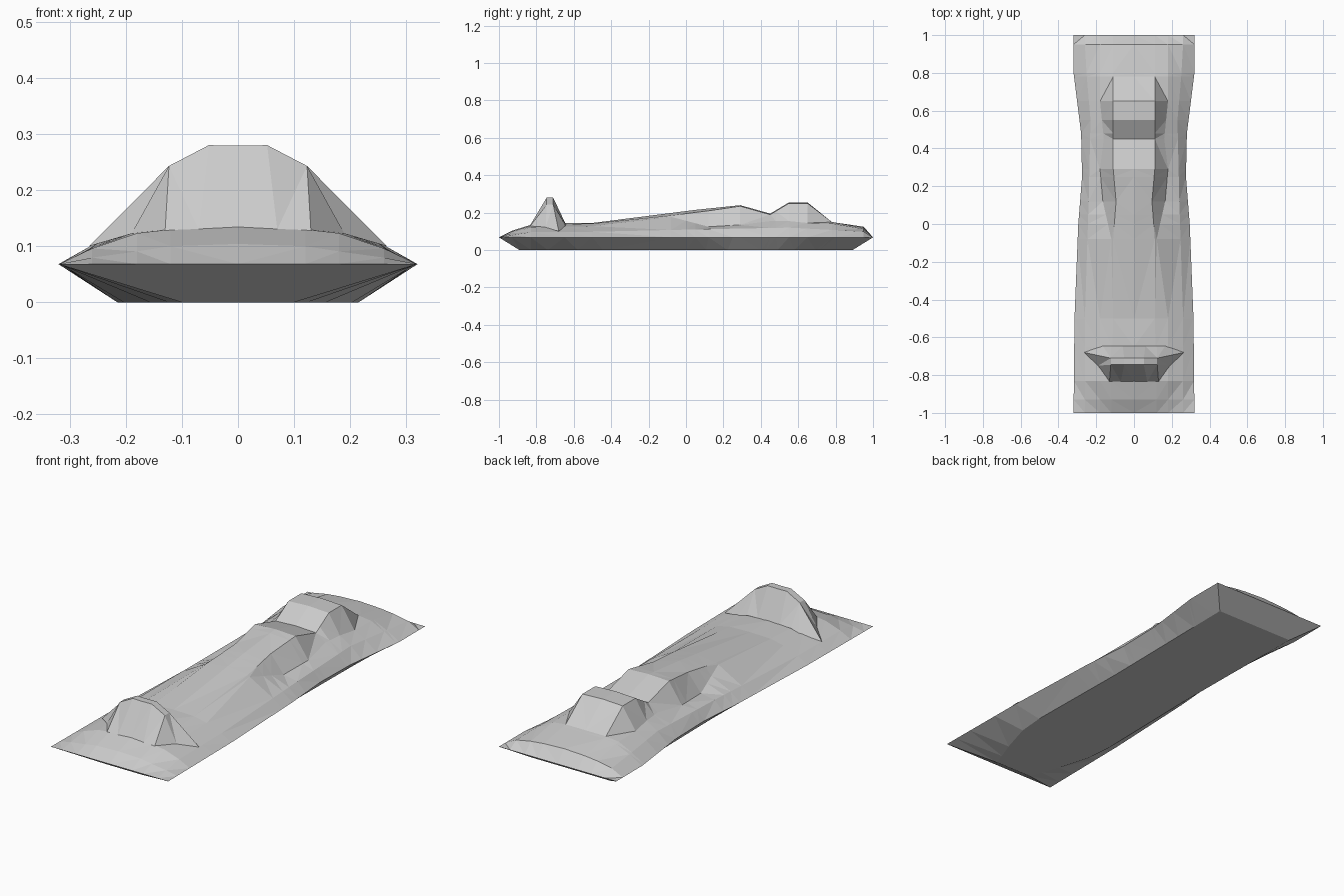
import bpy
import bmesh

default_cube = bpy.data.objects.get("Cube")
if default_cube:
    bpy.data.objects.remove(default_cube, do_unlink=True)

# One plain grey covers the whole craft
grey = bpy.data.materials.new("plain grey")
grey.use_nodes = True
grey.diffuse_color = (0.6, 0.6, 0.6, 1)
grey.node_tree.nodes["Principled BSDF"].inputs["Base Color"].default_value = grey.diffuse_color

RIM_Z = 0.068


def sample(curve, y):
    """Read a guide curve (knots starting with y) at one station."""
    if y <= curve[0][0]:
        return curve[0][1:]
    for start, end in zip(curve, curve[1:]):
        if y <= end[0]:
            t = (y - start[0]) / (end[0] - start[0])
            return tuple(a + (b - a) * t for a, b in zip(start[1:], end[1:]))
    return curve[-1][1:]


def skin(name, half_rows, outward_z):
    """Skin rows of half sections, listed from the centre line outwards,
    and mirror them across the centre plane."""
    bm = bmesh.new()
    grid = []
    for row in half_rows:
        mirrored = [(-x, y, z) for x, y, z in reversed(row[1:])]
        grid.append([bm.verts.new(point) for point in mirrored + list(row)])
    for low, high in zip(grid, grid[1:]):
        for i in range(len(low) - 1):
            bm.faces.new((low[i], low[i + 1], high[i + 1], high[i]))
    bmesh.ops.remove_doubles(bm, verts=bm.verts[:], dist=0.0005)
    bmesh.ops.triangulate(bm, faces=bm.faces[:])
    bmesh.ops.recalc_face_normals(bm, faces=bm.faces[:])
    bm.normal_update()
    if sum(face.normal.z * face.calc_area() for face in bm.faces) * outward_z < 0:
        bmesh.ops.reverse_faces(bm, faces=bm.faces[:])
    mesh = bpy.data.meshes.new(name)
    bm.to_mesh(mesh)
    bm.free()
    mesh.materials.append(grey)
    obj = bpy.data.objects.new(name, mesh)
    bpy.context.collection.objects.link(obj)
    return obj


# Guide curves along the length: the spine gives height,
# the rim and keel give half width, the others give half width and height
spine = [(-1, RIM_Z), (-0.93, 0.104), (-0.83, 0.135), (-0.65, 0.145),
         (-0.5, 0.145), (0.05, 0.215), (0.29, 0.24), (0.45, 0.195),
         (0.55, 0.255), (0.65, 0.255), (0.78, 0.15), (0.95, 0.125), (1, RIM_Z)]
ridge = [(-1, 0.12, RIM_Z), (-0.93, 0.12, 0.1), (-0.83, 0.12, 0.13),
         (-0.5, 0.11, 0.142), (-0.08, 0.11, 0.185), (0.12, 0.095, 0.21),
         (0.29, 0.11, 0.235), (0.45, 0.11, 0.19), (0.55, 0.11, 0.25),
         (0.65, 0.11, 0.25), (0.78, 0.11, 0.15), (0.95, 0.11, 0.12),
         (1, 0.11, RIM_Z)]
foot = [(-1, 0.18, RIM_Z), (-0.83, 0.18, 0.123), (-0.5, 0.18, 0.128),
        (-0.08, 0.12, 0.178), (0.12, 0.165, 0.125), (0.29, 0.18, 0.135),
        (0.45, 0.16, 0.155), (0.55, 0.17, 0.155), (0.65, 0.18, 0.145),
        (0.78, 0.18, 0.142), (0.95, 0.18, 0.113), (1, 0.18, RIM_Z)]
shoulder = [(-1, 0.26, RIM_Z), (-0.83, 0.26, 0.096), (-0.5, 0.26, 0.098),
            (0.12, 0.24, 0.112), (0.55, 0.23, 0.12), (0.78, 0.25, 0.108),
            (0.95, 0.26, 0.098), (1, 0.26, RIM_Z)]
rim = [(-1, 0.32), (-0.5, 0.315), (0, 0.295), (0.25, 0.275),
       (0.48, 0.28), (0.8, 0.32), (1, 0.32)]
keel = [(-1, 0.1), (-0.7, 0.2), (-0.5, 0.215), (0.12, 0.206), (1, 0.215)]

stations = sorted({knot[0] for knot in spine + ridge + rim})

# Sculpted upper deck with cowl, side recesses and rear hump
deck_rows = []
for y in stations:
    row = [(0, y, sample(spine, y)[0])]
    for guide in (ridge, foot, shoulder):
        x, z = sample(guide, y)
        row.append((x, y, z))
    row.append((sample(rim, y)[0], y, RIM_Z))
    deck_rows.append(row)
skin("upper_deck", deck_rows, 1)


# Lower hull: flat bottom, with flanks sloping out to the rim
def hull_row(y, bottom_y, bottom_z):
    return [(0, bottom_y, bottom_z),
            (sample(keel, y)[0], bottom_y, bottom_z),
            (sample(rim, y)[0], y, RIM_Z)]


hull_rows = [hull_row(y, y * 0.89, 0) for y in stations]
hull_rows.insert(0, hull_row(-1, -1, RIM_Z))
hull_rows.append(hull_row(1, 1, RIM_Z))
skin("lower_hull", hull_rows, -1)


# Raised front shield, flaring into a pair of low wings behind
def shield_crest(y, wing):
    return [(0, y, 0.279), (0.052, y, 0.28), (0.123, y, 0.243), wing]


front_foot = [(0, -0.835, 0.13), (0.07, -0.835, 0.13),
              (0.13, -0.835, 0.127), (0.172, -0.83, 0.122)]
back_foot = [(0, -0.645, 0.143), (0.06, -0.645, 0.143),
             (0.12, -0.645, 0.14), (0.165, -0.645, 0.128)]
skin("front_shield", [
    front_foot,
    shield_crest(-0.745, (0.19, -0.75, 0.122)),
    shield_crest(-0.71, (0.265, -0.68, 0.1)),
    back_foot,
], 1)
